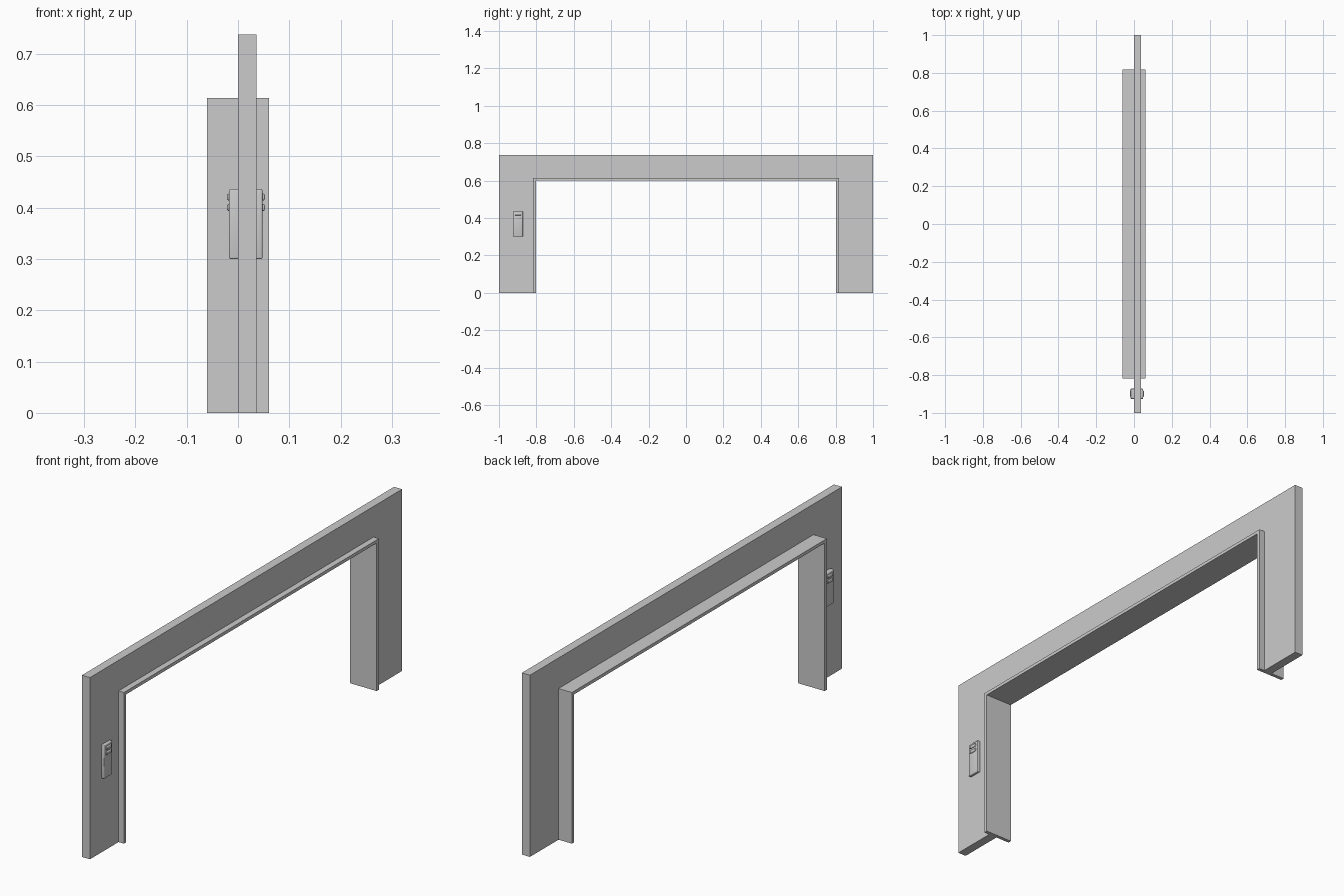
import bpy, bmesh, math

if "Cube" in bpy.data.objects:
    bpy.data.objects.remove(bpy.data.objects["Cube"])

def arch(name, x0, x1, outer, top, inner, inner_top):
    """Upside-down U profile in the YZ plane, extruded along x."""
    pts = [(-outer, 0), (-outer, top), (outer, top), (outer, 0),
           (inner, 0), (inner, inner_top), (-inner, inner_top), (-inner, 0)]
    bm = bmesh.new()
    face = bm.faces.new([bm.verts.new((x0, y, z)) for y, z in pts])
    ext = bmesh.ops.extrude_face_region(bm, geom=[face])
    verts = [g for g in ext["geom"] if isinstance(g, bmesh.types.BMVert)]
    bmesh.ops.translate(bm, verts=verts, vec=(x1 - x0, 0, 0))
    bmesh.ops.recalc_face_normals(bm, faces=bm.faces)
    return finish(name, bm)

def finish(name, bm):
    mesh = bpy.data.meshes.new(name)
    bm.to_mesh(mesh)
    bm.free()
    obj = bpy.data.objects.new(name, mesh)
    bpy.context.collection.objects.link(obj)
    return obj

def rounded_box(name, lo, hi, radius, segments=3):
    bm = bmesh.new()
    bmesh.ops.create_cube(bm, size=1)
    for v in bm.verts:
        v.co = [(a + b) / 2 + c * (b - a) for a, b, c in zip(lo, hi, v.co)]
    bmesh.ops.bevel(bm, geom=bm.edges[:], offset=radius, segments=segments,
                    profile=0.5, affect='EDGES')
    for f in bm.faces:
        f.smooth = True
    return finish(name, bm)

# Wall panel around the doorway
arch("wall_panel", 0.0, 0.036, 1.0, 0.737, 0.817, 0.613)

# Deeper lining of the opening
arch("door_lining", -0.06, 0.06, 0.817, 0.613, 0.803, 0.60)

# Call plate with two buttons on each side of the wall
for side, wall, plate, button in (("front", 0.036, 0.0477, 0.0523),
                                  ("back", 0.0, -0.0175, -0.0213)):
    inside = 0.018
    x0, x1 = sorted((wall + (inside - wall) * 0.3, plate))
    rounded_box(f"{side}_call_plate", (x0, -0.926, 0.30), (x1, -0.872, 0.436), 0.003)
    x0, x1 = sorted((wall, button))
    for label, z in (("upper", 0.4205), ("lower", 0.400)):
        rounded_box(f"{side}_{label}_button", (x0, -0.915, z - 0.0065),
                    (x1, -0.882, z + 0.0065), 0.003)
